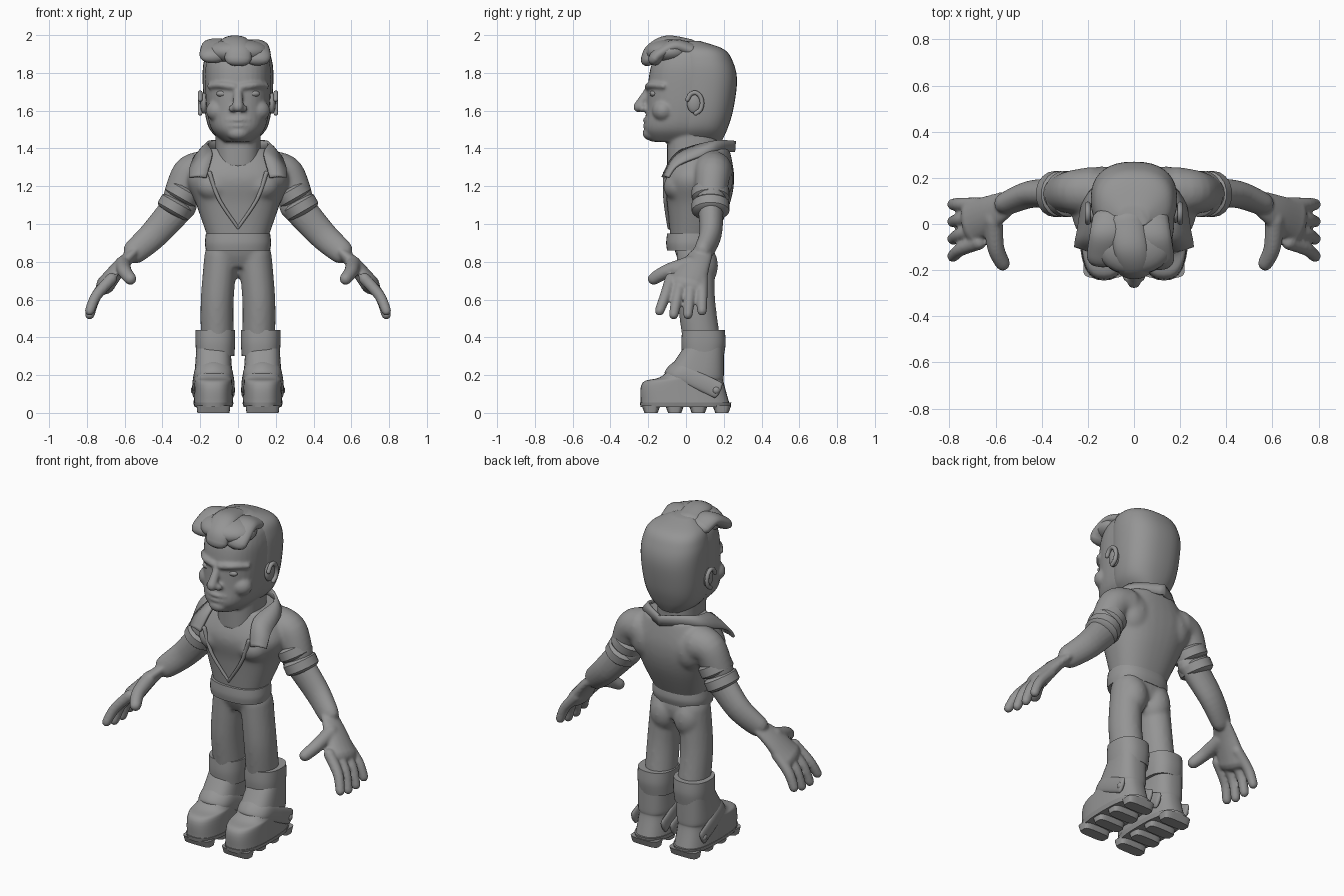
import bpy, bmesh, math
from mathutils import Vector, Matrix

cube = bpy.data.objects.get("Cube")
if cube:
    bpy.data.objects.remove(cube, do_unlink=True)

grey = bpy.data.materials.new("plain_grey")
grey.use_nodes = True
colour = (0.3, 0.3, 0.3, 1)
grey.diffuse_color = colour
for node in grey.node_tree.nodes:
    if node.type == 'BSDF_PRINCIPLED':
        node.inputs["Base Color"].default_value = colour

ACROSS, DEEP, UP = Vector((1, 0, 0)), Vector((0, 1, 0)), Vector((0, 0, 1))


def spline(rows, steps=6):
    """Smoothly resample a list of equal-length rows."""
    out = []
    last = len(rows) - 1
    for i in range(last):
        near = rows[max(i - 1, 0)], rows[i], rows[i + 1], rows[min(i + 2, last)]
        for j in range(steps):
            t = j / steps
            out.append([q + t * (r - p) / 2 + t * t * (p - 2.5 * q + 2 * r - s / 2)
                        + t ** 3 * (1.5 * (q - r) + (s - p) / 2) for p, q, r, s in zip(*near)])
    return out + [list(rows[-1])]


def loft(bm, rings):
    """Skin a list of closed rings and cap both ends."""
    loops = [[bm.verts.new(point) for point in ring] for ring in rings]
    count = len(loops[0])
    for low, high in zip(loops, loops[1:]):
        for i in range(count):
            j = (i + 1) % count
            bm.faces.new((low[i], low[j], high[j], high[i]))
    bm.faces.new(loops[0][::-1])
    bm.faces.new(loops[-1])


def stack(bm, rows, centre=0, power=2.4, steps=6, count=36):
    """Upright loft; each row is height, half width, front y, back y."""
    rings = []
    for z, half, front, back in spline(rows, steps):
        ring = []
        for i in range(count):
            angle = math.tau * i / count
            c, s = math.cos(angle), math.sin(angle)
            x = math.copysign(abs(c) ** (2 / power), c)
            y = math.copysign(abs(s) ** (2 / power), s)
            ring.append((centre + half * x, (front + back + (back - front) * y) / 2, z))
        rings.append(ring)
    loft(bm, rings)


def tube(bm, points, start, end, flat=1, side=DEEP, bulge=1, count=18):
    """Round-ended tube tapering from start to end radius, flattened across side."""
    path = [Vector(p) for p in spline(points)]
    last = len(path) - 1
    rings = []
    for i, point in enumerate(path):
        along = (path[min(i + 1, last)] - path[max(i - 1, 0)]).normalized()
        u = (side - along * side.dot(along)).normalized()
        v = along.cross(u) * flat
        radius = start + (end - start) * i / last
        tilts = (-80, -55, -30, 0) if i == 0 else (0, 30, 55, 80) if i == last else (0,)
        for tilt in map(math.radians, tilts):
            middle = point + along * radius * bulge * min(flat, 1) * math.sin(tilt)
            r = radius * math.cos(tilt)
            turns = [math.tau * k / count for k in range(count)]
            rings.append([middle + (u * math.cos(a) + v * math.sin(a)) * r for a in turns])
    loft(bm, rings)


def ball(bm, centre, size):
    matrix = Matrix.Translation(centre) @ Matrix.Diagonal((*size, 1))
    bmesh.ops.create_uvsphere(bm, u_segments=24, v_segments=14, radius=1, matrix=matrix)


def finish(name, bm, mirror=False, fuse=0, solid=0, soft=6):
    bmesh.ops.recalc_face_normals(bm, faces=bm.faces)
    mesh = bpy.data.meshes.new(name)
    bm.to_mesh(mesh)
    bm.free()
    part = bpy.data.objects.new(name, mesh)
    bpy.context.collection.objects.link(part)
    mesh.materials.append(grey)
    bpy.ops.object.select_all(action='DESELECT')
    part.select_set(True)
    bpy.context.view_layer.objects.active = part
    bpy.ops.object.shade_smooth_by_angle(angle=math.radians(40))
    if solid:
        part.modifiers.new("Thickness", 'SOLIDIFY').thickness = solid
    if mirror:
        part.modifiers.new("Mirror", 'MIRROR')
    if fuse:
        remesh = part.modifiers.new("Fuse", 'REMESH')
        remesh.mode, remesh.voxel_size, remesh.use_smooth_shade = 'VOXEL', fuse, True
        soften = part.modifiers.new("Soften", 'SMOOTH')
        soften.factor, soften.iterations = 0.5, soft


# Shirt body with shoulders, chest, back muscles and sleeves
bm = bmesh.new()
stack(bm, [(.9, .15, -.08, .14), (1.1, .22, -.1, .23), (1.25, .27, -.12, .255), (1.4, .18, -.05, .23)])
for s in (1, -1):
    tube(bm, [(s * .19, .14, 1.28), (s * .26, .14, 1.26), (s * .32, .13, 1.13)], .11, .08)
    ball(bm, (s * .12, -.04, 1.2), (.1, .08, .08))
    ball(bm, (s * .14, .17, 1.24), (.1, .08, .12))
finish("shirt", bm, fuse=.01, soft=12)

# Rolled sleeve cuffs
bm = bmesh.new()
roll = Vector((.04, 0, -.07))
for i in range(2):
    centre = Vector((.28, .13, 1.18)) + roll * i
    tube(bm, [centre, centre + roll * .6], .1, .1, flat=.95, bulge=.25)
finish("sleeve_cuff", bm, mirror=True)

# Collar and open neckline
bm = bmesh.new()
edges = spline([(0, .265, 1.44, 0, .26, 1.38), (.16, .14, 1.44, .2, .14, 1.38),
                (.14, -.05, 1.38, .25, -.04, 1.32), (.17, -.13, 1.25, .26, -.1, 1.25)])
grid = []
for row in edges:
    inner, outer = Vector(row[:3]), Vector(row[3:])
    crown = (inner + outer) / 2 + UP * .005
    grid.append([bm.verts.new(p) for p in (inner, crown, outer)])
for a, b in zip(grid, grid[1:]):
    for i in range(2):
        bm.faces.new((a[i], a[i + 1], b[i + 1], b[i]))
finish("collar", bm, mirror=True, solid=.015)
bm = bmesh.new()
tube(bm, [(.15, -.11, 1.27), (.1, -.11, 1.13), (0, -.09, .98)], .012, .008)
finish("neckline", bm, mirror=True)

# Arms, palms, fingers and thumbs
bm = bmesh.new()
wrist = (.55, .09, .85)
tube(bm, [(.3, .13, 1.11), (.44, .13, .95), wrist], .07, .05, flat=1.3)
tube(bm, [wrist, (.62, .05, .78), (.7, .01, .68)], .055, .1, flat=.5)
for i in range(4):
    y = i * .055 - .08
    tip = i * .075 - .14
    drop = .02 if i in (0, 3) else 0
    tube(bm, [(.67, y, .71), (.75, (y + tip) / 2, .62), (.785, tip, .52 + drop)], .032, .026)
tube(bm, [(.61, .02, .79), (.6, -.1, .75), (.57, -.17, .71)], .042, .033, side=UP)
finish("arm", bm, mirror=True, fuse=.008)

# Trousers
bm = bmesh.new()
stack(bm, [(.77, .13, -.02, .14), (.83, .16, -.05, .15), (.9, .16, -.07, .14)])
for s in (1, -1):
    tube(bm, [(s * .11, .08, .4), (s * .11, .055, .6), (s * .09, .05, .84)], .1, .1, flat=.88)
    ball(bm, (s * .08, .075, .78), (.09, .095, .12))
finish("trousers", bm, fuse=.01, soft=12)

# Belt
bm = bmesh.new()
stack(bm, [(.86, .17, -.1, .15), (.9, .175, -.105, .16), (.95, .17, -.1, .155)])
finish("belt", bm)

# Boots with folded cuffs
ankle = .13
bm = bmesh.new()
stack(bm, [(.05, .105, -.24, .23), (.16, .1, -.23, .2), (.2, .1, -.12, .2), (.35, .09, -.01, .2)],
      centre=ankle, power=2.7)
finish("boot", bm, mirror=True)
bm = bmesh.new()
stack(bm, [(.3, .1, -.02, .2), (.37, .105, -.025, .21), (.44, .105, -.02, .205)], centre=.12)
finish("boot_cuff", bm, mirror=True)

# Straps arching over the instep, each with a rivet
bm = bmesh.new()
arch = []
for i in range(-3, 4):
    turn = math.radians(30 * i)
    sweep = math.copysign(abs(math.sin(turn)) ** .4, i)
    arch.append((ankle + .1 * sweep, .17 - .25 * math.cos(turn), .12 + .12 * math.cos(turn)))
tube(bm, arch, .045, .045, flat=.3, side=DEEP + UP)
ball(bm, (.235, .16, .12), (.015, .02, .02))
finish("boot_strap", bm, mirror=True)

# Soles with tread lugs
bm = bmesh.new()
stack(bm, [(.03, .1, -.24, .235), (.055, .107, -.245, .24)], centre=ankle, power=2.7, steps=1)
for i in range(4):
    y = i * .125 - .185
    stack(bm, [(0, .085, y - .035, y + .035), (.04, .09, y - .05, y + .05)],
          centre=ankle, power=4, steps=1)
finish("boot_sole", bm, mirror=True)

# Head, neck, nose, chin, cheeks, brows and lips
skull = [(1.435, .08, -.18, .18), (1.5, .14, -.22, .21), (1.6, .165, -.21, .24), (1.75, .175, -.2, .26),
         (1.85, .17, -.18, .24), (1.92, .14, -.13, .19), (1.965, .05, -.04, .06)]
bm = bmesh.new()
stack(bm, skull)
stack(bm, [(1.3, .12, -.1, .18), (1.5, .12, -.1, .18)])
tube(bm, [(0, -.19, 1.72), (0, -.25, 1.62)], .02, .03, side=ACROSS)
ball(bm, (0, -.18, 1.48), (.06, .05, .04))
for s in (1, -1):
    ball(bm, (s * .03, -.23, 1.61), (.02, .02, .02))
    ball(bm, (s * .1, -.12, 1.6), (.07, .06, .06))
    tube(bm, [(s * .02, -.2, 1.725), (s * .09, -.185, 1.735), (s * .15, -.12, 1.73)], .02, .015, side=UP)
for z in (1.52, 1.55):
    tube(bm, [(-.06, -.2, z), (0, -.22, z), (.06, -.2, z)], .01, .01)
finish("head", bm, fuse=.008)

# Eyes
bm = bmesh.new()
ball(bm, (.08, -.172, 1.69), (.035, .02, .018))
finish("eye", bm, mirror=True)

# Ears with a curled rim
bm = bmesh.new()
ear = Vector((.18, .045, 1.64))
ball(bm, ear, (.02, .04, .055))
rim = []
for i in range(-2, 5):
    turn = math.radians(40 * i)
    rim.append(ear + ACROSS * .02 + DEEP * .04 * math.cos(turn) + UP * .055 * math.sin(turn))
tube(bm, rim, .012, .012, side=ACROSS)
finish("ear", bm, mirror=True)

# Cropped hair, a shell over the back and sides of the skull
bm = bmesh.new()
stack(bm, [(z + .005, half + .012, front * .3, back + .01) for z, half, front, back in skull])
finish("cropped_hair", bm)

# Forelock of three swept locks over a solid quiff
bm = bmesh.new()
ball(bm, (0, -.09, 1.91), (.17, .13, .07))
for root, tip, top in ((-.1, -.13, 1.945), (-.03, 0, 1.96), (.07, .1, 1.94)):
    y = abs(tip) * .4
    tube(bm, [(root, .02, top - .02), ((root + tip) / 2, y - .1, top),
              (tip, y - .18, top - .04), (tip, y - .205, top - .09 + y * .6)],
         .08, .07, flat=.5, side=ACROSS)
finish("forelock", bm)
